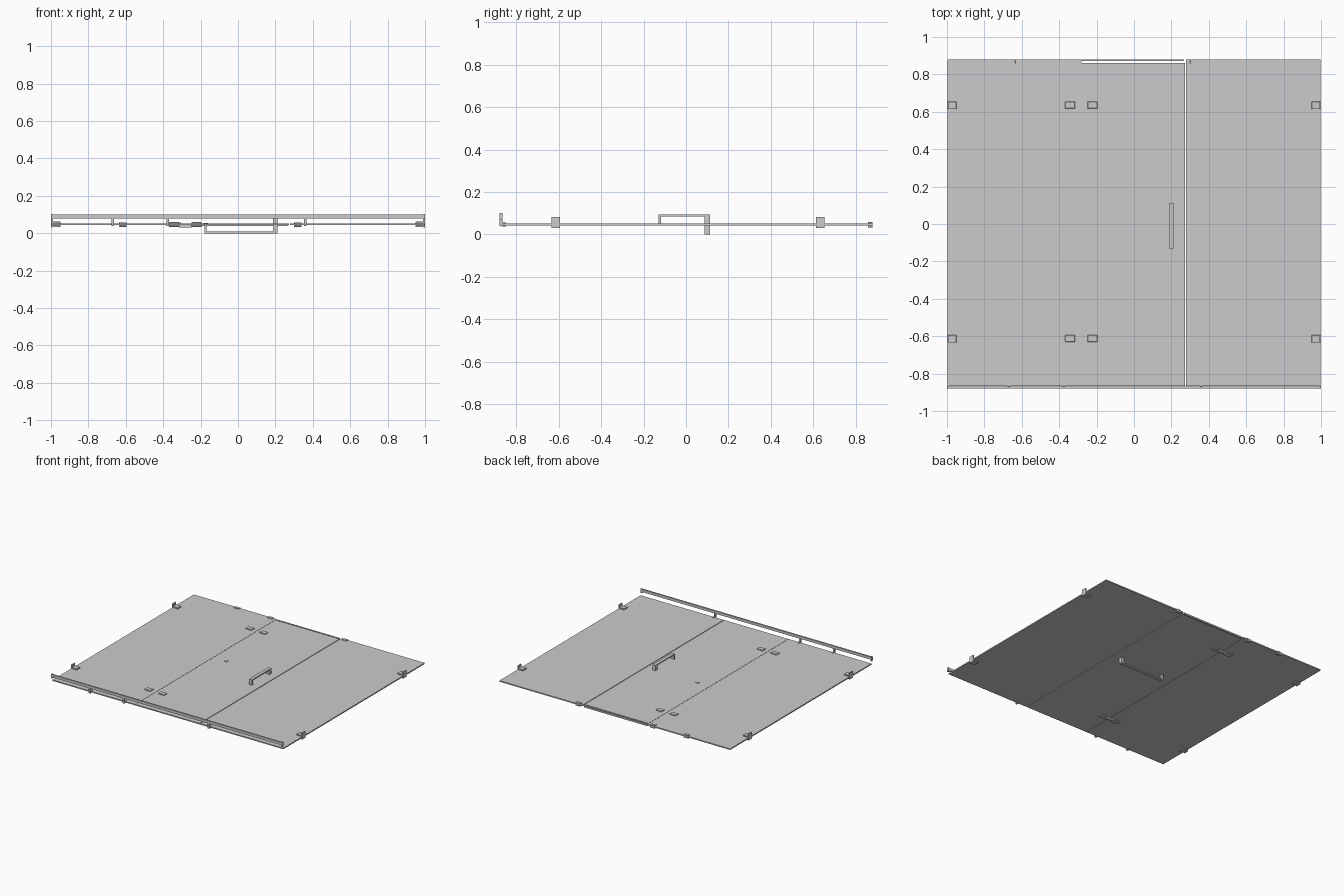
import bpy

if "Cube" in bpy.data.objects:
    bpy.data.objects.remove(bpy.data.objects["Cube"])

# glass thickness range
Z0, Z1 = 0.043, 0.052


def box(name, x, y, z, bevel=0.0):
    """Box from (min, max) ranges on each axis."""
    bpy.ops.mesh.primitive_cube_add(
        size=1, location=[(a[0] + a[1]) / 2 for a in (x, y, z)])
    ob = bpy.context.object
    ob.name = name
    ob.scale = [a[1] - a[0] for a in (x, y, z)]
    bpy.ops.object.transform_apply(location=False, rotation=False, scale=True)
    if bevel:
        m = ob.modifiers.new("edge", 'BEVEL')
        m.width = bevel
        m.segments = 1
    return ob


def clamp(name, x, y, lo=0.034, hi=0.058):
    """Pair of small plates gripping both faces of the glass."""
    box(name + "_top", x, y, (Z1, hi), 0.001)
    box(name + "_bottom", x, y, (lo, Z0), 0.001)


# glass panes: fixed, door, fixed
box("fixed_glass_left", (-0.998, -0.282), (-0.865, 0.88), (Z0, Z1))
box("door_glass", (-0.280, 0.274), (-0.865, 0.862), (Z0, Z1))
box("fixed_glass_right", (0.279, 0.998), (-0.865, 0.88), (Z0, Z1))

# sill strip under the door
box("door_sill", (-0.28, 0.268), (0.871, 0.88), (0.038, 0.050))

# support rail along the head, with end sockets and standoffs
box("support_rail", (-1, 1), (-0.88, -0.868), (0.079, 0.100))
for s in (-1, 1):
    box("rail_end_socket", (s - 0.012 if s > 0 else s, s if s > 0 else s + 0.012),
        (-0.88, -0.866), (0.07, 0.102))
for x in (-0.67, -0.376, 0.36):
    box("rail_standoff", (x - 0.006, x + 0.006), (-0.88, -0.866), (0.04, 0.08))
    box("standoff_grip_top", (x - 0.006, x + 0.006), (-0.87, -0.848), (Z1, 0.056))
    box("standoff_grip_bottom", (x - 0.006, x + 0.006), (-0.87, -0.848), (0.038, Z0))

# wall brackets: upright plate plus clamping plates
for y in (-0.614, 0.634):
    for s in (-1, 1):
        xr = lambda a, b: tuple(sorted((s * a, s * b)))
        yr = (y - 0.02, y + 0.02)
        box("wall_plate", xr(0.992, 1.0), yr, (0.031, 0.082))
        clamp("wall_clamp", xr(0.95, 0.995), yr, 0.033, 0.062)

# glass-to-glass hinges
for y in (-0.612, 0.636):
    yr = (y - 0.018, y + 0.018)
    for x in (-0.342, -0.222):
        box("hinge_top_plate", (x - 0.026, x + 0.026), yr, (Z1, 0.059), 0.001)
        box("hinge_bottom_plate", (x - 0.026, x + 0.026), yr, (0.034, Z0), 0.001)
    box("hinge_knuckle", (-0.316, -0.248), (y - 0.010, y + 0.010), (0.031, Z0))

# foot clamps
for x in (-0.615, -0.325, 0.32):
    clamp("foot_clamp", (x - 0.02, x + 0.02), (0.858, 0.88))

# pull handle above the door, towel bar below, sharing one mount
box("pull_grip", (0.186, 0.212), (-0.13, 0.113), (0.085, 0.094))
for y in ((-0.13, -0.119), (0.087, 0.113)):
    box("pull_post", (0.186, 0.212), y, (Z1, 0.086))
box("towel_bar", (-0.178, 0.212), (0.087, 0.113), (0.0, 0.009))
for x in ((-0.178, -0.168), (0.186, 0.212)):
    box("towel_bar_post", x, (0.087, 0.113), (0.008, Z0))
box("towel_bar_cap", (-0.184, -0.160), (0.088, 0.112), (Z1, 0.056))
